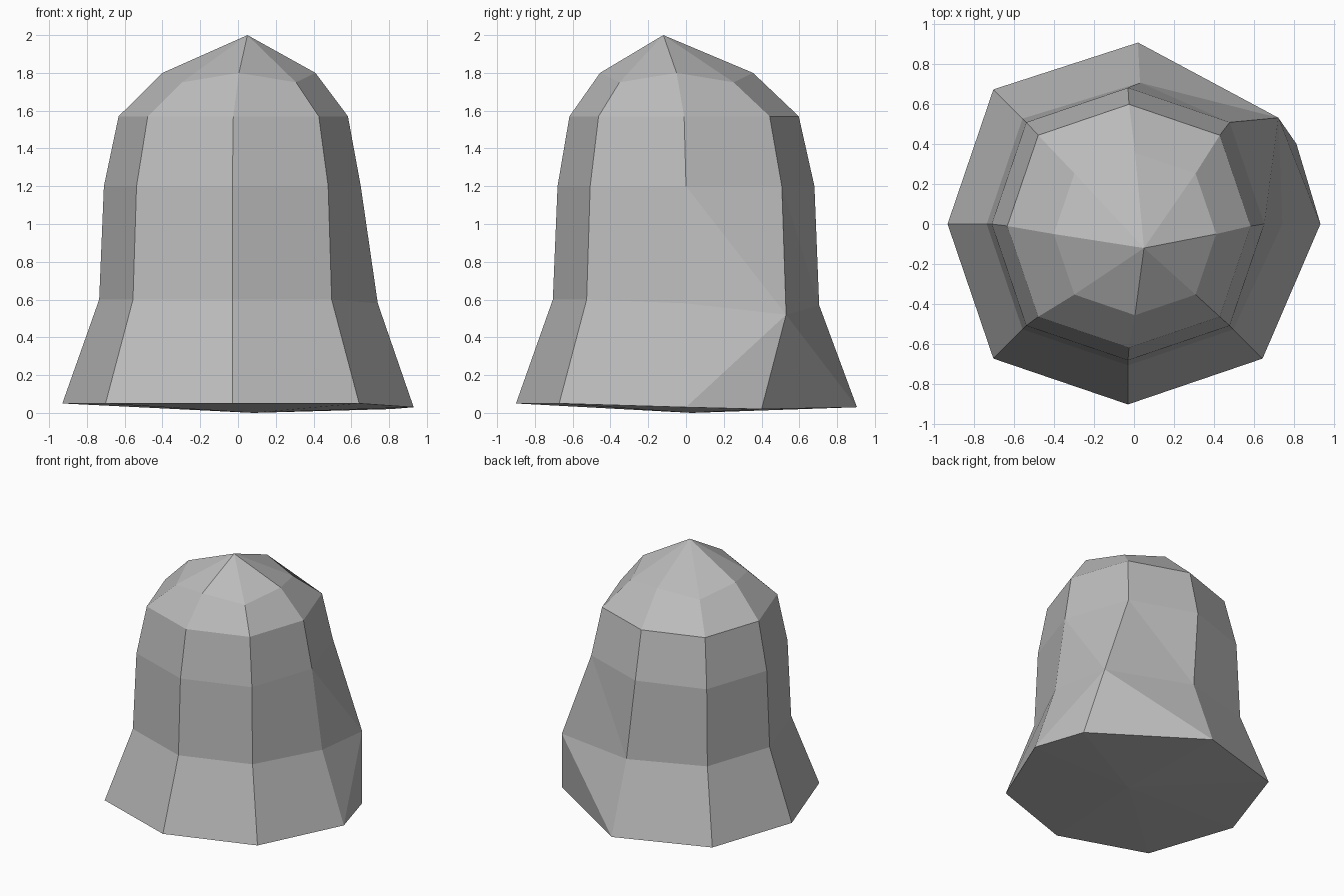
import bpy, bmesh
from math import cos, sin, pi

cube = bpy.data.objects.get("Cube")
if cube:
    bpy.data.objects.remove(cube)

stone = bpy.data.materials.new("plain_grey")
stone.use_nodes = True
grey = (0.5, 0.5, 0.5, 1)
stone.diffuse_color = grey
stone.node_tree.nodes["Principled BSDF"].inputs["Base Color"].default_value = grey

SIDES = 8
# Each ring: centre x, centre y, radius, height, corner drop
RINGS = [(-0.03, 0, 0.90, 0.05, 0),
         (-0.03, 0, 0.705, 0.60, 0),
         (-0.03, 0, 0.68, 1.20, 0),
         (-0.025, -0.01, 0.607, 1.57, 0),
         (0.005, -0.05, 0.405, 1.80, 0.05)]
# Dragged points of the skirt, by ring and side
PULLED = {(0, 0): (0.93, 0, 0.03), (0, 1): (0.81, 0.40, 0.02),
          (0, 2): (0.02, 0.905, 0.03), (1, 0): (0.74, 0, 0.58),
          (1, 1): (0.72, 0.53, 0.52), (1, 2): (0.03, 0.705, 0.57)}

# Eight-sided bell, corners a little wider than the straight sides
bm = bmesh.new()
rings = []
for r, (cx, cy, radius, z, drop) in enumerate(RINGS):
    ring = []
    for s in range(SIDES):
        angle = 2 * pi * s / SIDES
        corner = s % 2
        rad = radius * (1 + 0.055 * corner)
        point = (cx + rad * cos(angle), cy + rad * sin(angle), z - drop * corner)
        ring.append(bm.verts.new(PULLED.get((r, s), point)))
    rings.append(ring)

# Walls, split into triangles where the dragged corner bends them
for r, (low, high) in enumerate(zip(rings, rings[1:])):
    for s in range(SIDES):
        n = (s + 1) % SIDES
        a, b, c, d = low[s], low[n], high[n], high[s]
        if r < 2 and s == 0:
            bm.faces.new((a, b, d) if r else (a, b, c))
            bm.faces.new((b, c, d) if r else (a, c, d))
        elif r < 2 and s == 1:
            bm.faces.new((a, b, d))
            bm.faces.new((b, c, d))
        else:
            bm.faces.new((a, b, c, d))

# Leaning peak and shallow pointed underside
peak = bm.verts.new((0.05, -0.12, 2.0))
under = bm.verts.new((0.08, 0.03, 0.0))
for s in range(SIDES):
    n = (s + 1) % SIDES
    bm.faces.new((rings[-1][s], rings[-1][n], peak))
    bm.faces.new((rings[0][n], rings[0][s], under))

bmesh.ops.recalc_face_normals(bm, faces=bm.faces)
mesh = bpy.data.meshes.new("bell_body")
bm.to_mesh(mesh)
bm.free()
mesh.materials.append(stone)
body = bpy.data.objects.new("bell_body", mesh)
bpy.context.collection.objects.link(body)
